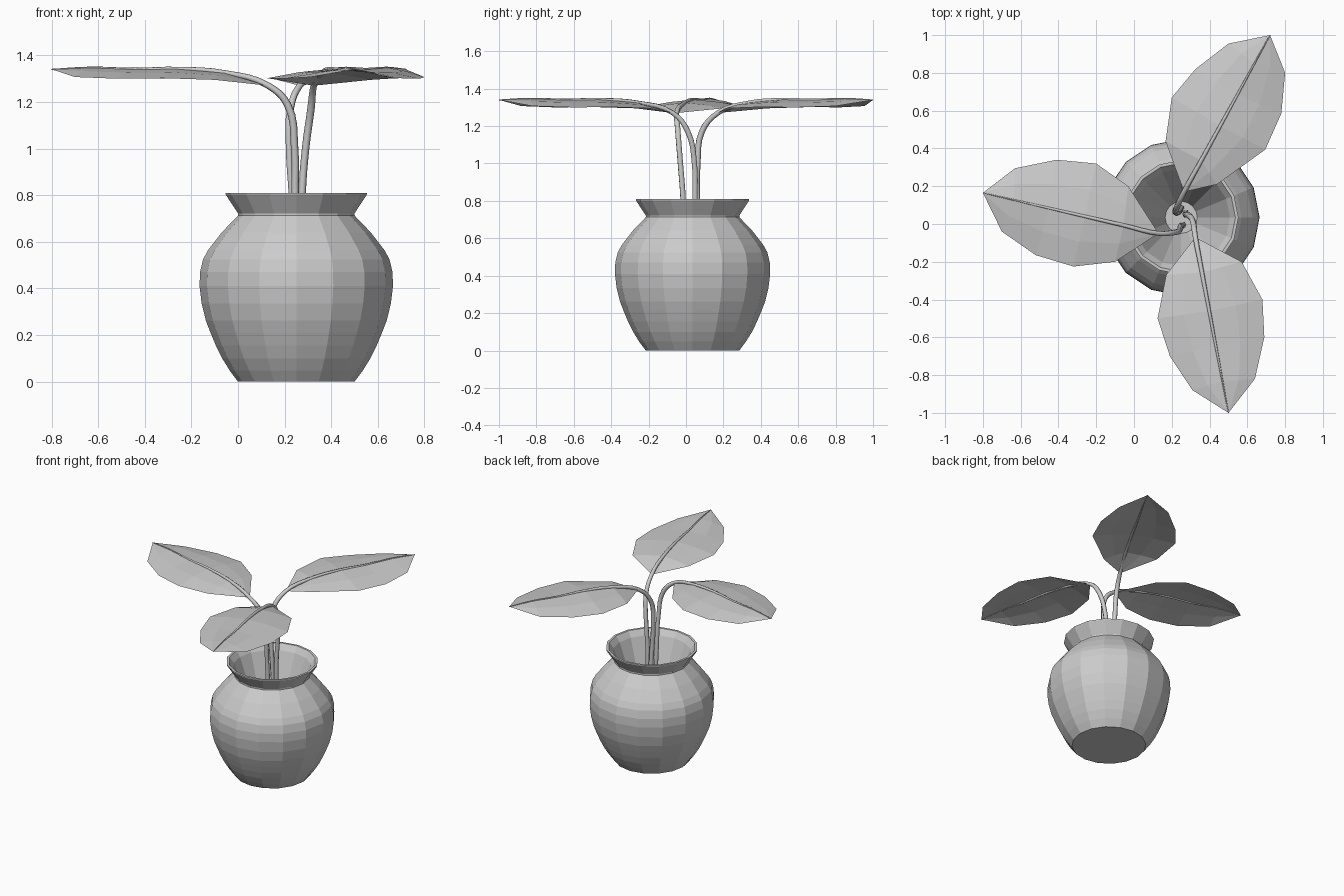
import bpy, bmesh, math
from mathutils import Vector

if "Cube" in bpy.data.objects:
    bpy.data.objects.remove(bpy.data.objects["Cube"])

CX, CY = 0.25, 0.035
SIDES = 16


def finish(name, bm):
    me = bpy.data.meshes.new(name)
    bm.to_mesh(me)
    bm.free()
    ob = bpy.data.objects.new(name, me)
    bpy.context.collection.objects.link(ob)
    return ob


# Pot: one faceted lathe profile, outside up to the rim and down the inside funnel
profile = [(.25, 0), (.285, .047), (.318, .10), (.345, .155), (.368, .21), (.388, .262),
           (.406, .335), (.415, .41), (.413, .47), (.40, .525), (.378, .565), (.32, .64),
           (.25, .713), (.25, .722), (.303, .803), (.303, .81), (.287, .81),
           (.258, .77), (.085, .30)]
bm = bmesh.new()
rings = []
for r, z in profile:
    rings.append([bm.verts.new((CX + r * math.cos(2 * math.pi * i / SIDES),
                                CY + r * math.sin(2 * math.pi * i / SIDES), z))
                  for i in range(SIDES)])
for a, b in zip(rings, rings[1:]):
    for i in range(SIDES):
        j = (i + 1) % SIDES
        bm.faces.new((a[i], a[j], b[j], b[i]))
bm.faces.new(rings[0][::-1])
bm.faces.new(rings[-1])
finish("pot", bm)

RIB_Z = [1.27, 1.325, 1.342, 1.34, 1.347, 1.34]
RIB_T = [0, .2, .42, .62, .82, 1]


# Leaf: arched sheet from base to tip, with a left and a right outline
def leaf(name, base, tip, left, right):
    bm = bmesh.new()
    base, tip = Vector(base), Vector(tip)
    start = bm.verts.new((*base, RIB_Z[0]))
    end = bm.verts.new((*tip, RIB_Z[-1]))
    rows = []
    for k in range(4):
        mid = base.lerp(tip, RIB_T[k + 1])
        row = []
        for edge, f in ((left, 1), (left, .5), (None, 0), (right, .5), (right, 1)):
            p = mid.lerp(Vector(edge[k]), f) if edge else mid
            drop = (.04 if k else .03) * f ** 1.5
            row.append(bm.verts.new((p.x, p.y, RIB_Z[k + 1] - drop)))
        rows.append(row)
    for i in range(4):
        bm.faces.new((start, rows[0][i + 1], rows[0][i]))
        bm.faces.new((end, rows[-1][i], rows[-1][i + 1]))
        for a, b in zip(rows, rows[1:]):
            bm.faces.new((a[i], a[i + 1], b[i + 1], b[i]))
    bmesh.ops.recalc_face_normals(bm, faces=bm.faces)
    if sum(f.normal.z for f in bm.faces) < 0:
        bmesh.ops.reverse_faces(bm, faces=bm.faces)
    finish(name, bm)


# Stem: tapered tube rising from the pot and running on as the leaf's midrib
def stem(name, lower, base, tip):
    base, tip = Vector(base), Vector(tip)
    pts = list(lower)
    for t, z in zip(RIB_T, RIB_Z):
        p = base.lerp(tip, t)
        pts.append((p.x, p.y, z))
    cu = bpy.data.curves.new(name, 'CURVE')
    cu.dimensions = '3D'
    cu.bevel_depth = .016
    cu.bevel_resolution = 1
    cu.resolution_u = 4
    cu.use_fill_caps = True
    sp = cu.splines.new('BEZIER')
    sp.bezier_points.add(len(pts) - 1)
    n = len(lower)
    for i, (bp, p) in enumerate(zip(sp.bezier_points, pts)):
        bp.co = p
        bp.handle_left_type = bp.handle_right_type = 'AUTO'
        bp.radius = 1 if i < n else 1 - .85 * (i - n + 1) / 6
    bpy.context.collection.objects.link(bpy.data.objects.new(name, cu))


parts = {
    "left": ((.13, -.05), (-.8, .165),
             [(-.1, -.2), (-.32, -.225), (-.52, -.165), (-.7, -.04)],
             [(-.03, .2), (-.2, .32), (-.41, .34), (-.63, .295)],
             [(.26, -.005, .3), (.245, -.015, .8), (.243, -.03, 1.0), (.212, -.045, 1.19)]),
    "front": ((.325, -.07), (.5, -1.0),
              [(.17, -.27), (.125, -.5), (.19, -.7), (.31, -.88)],
              [(.57, -.2), (.68, -.4), (.69, -.6), (.64, -.82)],
              [(.275, .06, .3), (.275, .048, .8), (.29, .045, 1.0), (.313, .01, 1.17)]),
    "back": ((.265, .17), (.72, 1.0),
             [(.167, .437), (.2, .67), (.325, .82), (.5, .955)],
             [(.44, .21), (.695, .394), (.78, .585), (.8, .8)],
             [(.25, .085, .3), (.232, .06, .8), (.22, .062, 1.0), (.225, .085, 1.17)]),
}
for key, (base, tip, lft, rgt, lower) in parts.items():
    leaf(key + "_leaf", base, tip, lft, rgt)
    stem(key + "_stem", lower, base, tip)
